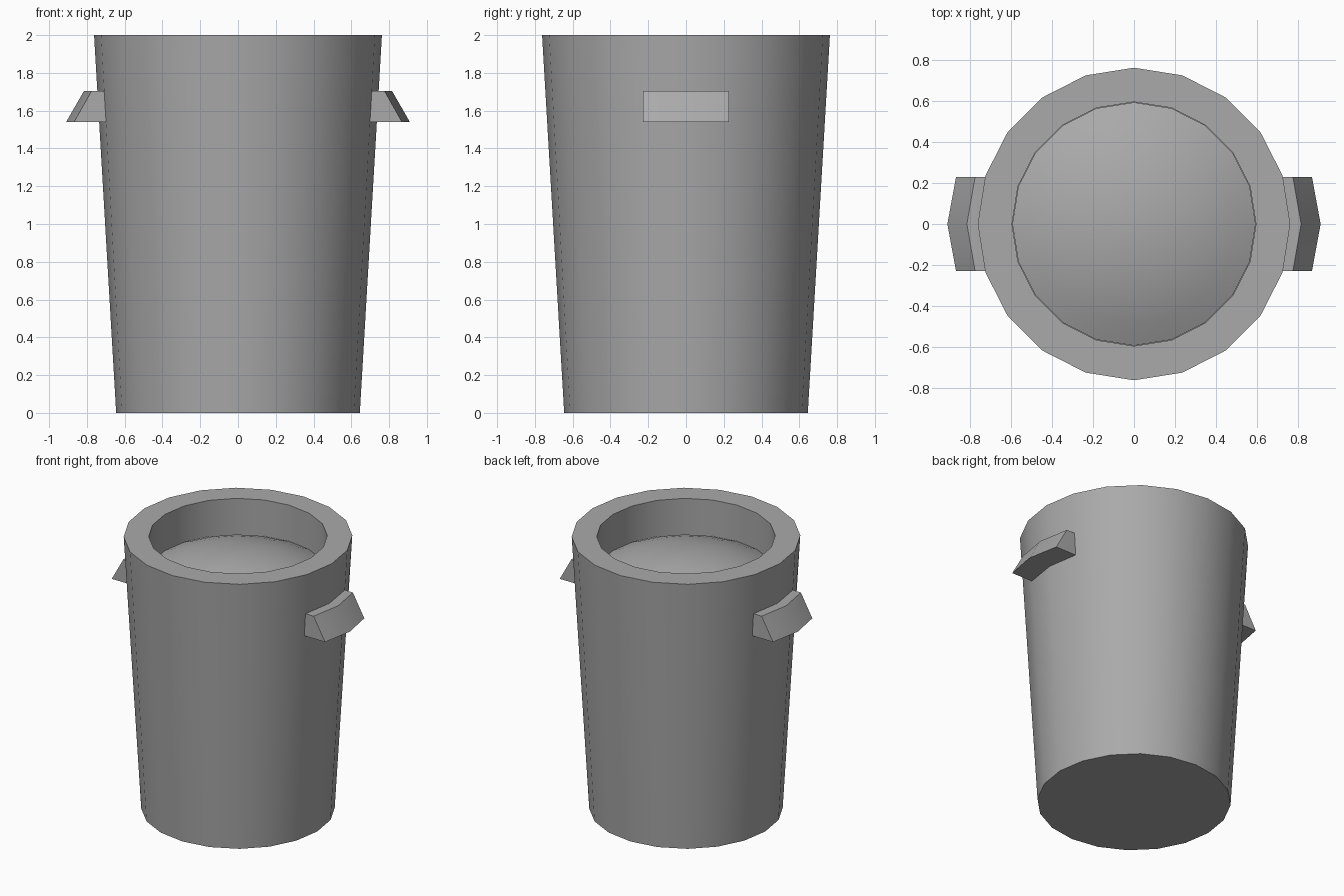
import bpy, bmesh, math

SIDES = 20

cube = bpy.data.objects.get("Cube")
if cube:
    bpy.data.objects.remove(cube, do_unlink=True)

grey = bpy.data.materials.new("plain_grey")
grey.use_nodes = True
grey.diffuse_color = (0.4, 0.4, 0.4, 1)
grey.node_tree.nodes["Principled BSDF"].inputs["Base Color"].default_value = (0.4, 0.4, 0.4, 1)


def finish(name, bm):
    bmesh.ops.recalc_face_normals(bm, faces=bm.faces)
    mesh = bpy.data.meshes.new(name)
    bm.to_mesh(mesh)
    bm.free()
    mesh.materials.append(grey)
    obj = bpy.data.objects.new(name, mesh)
    bpy.context.collection.objects.link(obj)
    bpy.ops.object.select_all(action="DESELECT")
    obj.select_set(True)
    bpy.context.view_layer.objects.active = obj
    bpy.ops.object.shade_smooth_by_angle(angle=math.radians(30))


def lathe(name, profile):
    """Turn a radius/height profile about z; its two ends lie on the axis."""
    bm = bmesh.new()
    start = bm.verts.new((0, 0, profile[0][1]))
    end = bm.verts.new((0, 0, profile[-1][1]))
    rings = []
    for r, z in profile[1:-1]:
        rings.append([bm.verts.new((r * math.cos(math.tau * i / SIDES),
                                    r * math.sin(math.tau * i / SIDES), z))
                      for i in range(SIDES)])
    for i in range(SIDES):
        j = (i + 1) % SIDES
        bm.faces.new((start, rings[0][j], rings[0][i]))
        for a, b in zip(rings, rings[1:]):
            bm.faces.new((a[i], a[j], b[j], b[i]))
        bm.faces.new((rings[-1][i], rings[-1][j], end))
    finish(name, bm)


# Tapered bucket with a thick rim and a recess
lathe("bucket", [(0, 0), (0.645, 0), (0.762, 2), (0.595, 2), (0.595, 1.7), (0, 1.7)])

# Shallow dome lying inside the recess
edge, base, rise = 0.593, 1.735, 0.145
sphere = (edge ** 2 + rise ** 2) / (2 * rise)
dome = [(0, base - 0.03), (edge, base - 0.03)]
for k in range(6):
    r = edge * (1 - k / 6)
    dome.append((r, base + rise - sphere + math.sqrt(sphere ** 2 - r ** 2)))
dome.append((0, base + rise))
lathe("contents", dome)

# Wedge-shaped handles that follow the two sides of the bucket
LOW, HIGH = 1.54, 1.705
for name, side in (("left_handle", 1), ("right_handle", -1)):
    bm = bmesh.new()
    sections = []
    for y in (-0.228, 0, 0.228):
        inner, upper, lower = (0.72, 0.815, 0.91) if y == 0 else (0.7, 0.775, 0.868)
        corners = ((inner, LOW), (lower, LOW), (upper, HIGH), (inner, HIGH))
        sections.append([bm.verts.new((side * x, y, z)) for x, z in corners])
    for a, b in zip(sections, sections[1:]):
        for i in range(4):
            j = (i + 1) % 4
            bm.faces.new((a[i], a[j], b[j], b[i]))
    bm.faces.new(sections[0])
    bm.faces.new(sections[-1])
    finish(name, bm)
